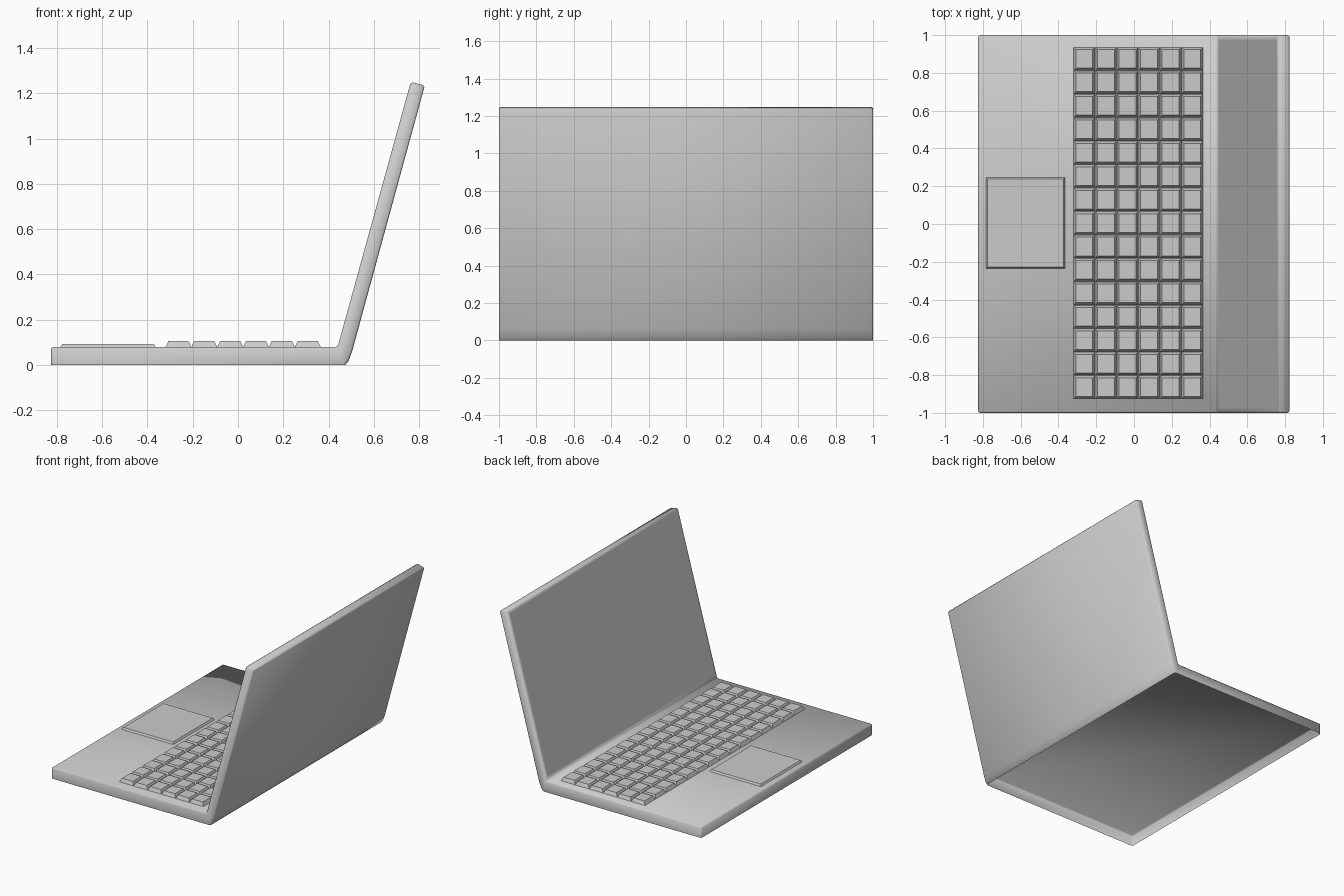
import bpy, bmesh
from mathutils import Vector

if "Cube" in bpy.data.objects:
    bpy.data.objects.remove(bpy.data.objects["Cube"])


def make_object(name, bm):
    mesh = bpy.data.meshes.new(name)
    bm.to_mesh(mesh)
    bm.free()
    ob = bpy.data.objects.new(name, mesh)
    bpy.context.collection.objects.link(ob)
    return ob


def tapered_block(bm, cx, cy, z0, z1, size, taper):
    """Bottomless box, narrower at the top by `taper` on every side."""
    w, d = size[0] / 2, size[1] / 2
    verts = bmesh.ops.create_cube(bm, size=2)["verts"]
    faces = {f for v in verts for f in v.link_faces}
    bottom = [f for f in faces if all(v.co.z < 0 for v in f.verts)]
    for v in verts:
        t = taper if v.co.z > 0 else 0
        v.co = Vector((cx + v.co.x * (w - t), cy + v.co.y * (d - t),
                       z1 if v.co.z > 0 else z0))
    bmesh.ops.delete(bm, geom=bottom, context="FACES_ONLY")


# Shell: base and open lid as one extruded side profile
profile = [(-0.825, 0), (0.474, 0), (0.488, 0.017), (0.504, 0.06), (0.825, 1.234),
           (0.763, 1.25), (0.44, 0.08), (-0.825, 0.08)]
bm = bmesh.new()
side = bm.faces.new([bm.verts.new((x, -1, z)) for x, z in profile])
ext = bmesh.ops.extrude_face_region(bm, geom=[side])
bmesh.ops.translate(bm, vec=(0, 2, 0),
                    verts=[g for g in ext["geom"] if isinstance(g, bmesh.types.BMVert)])
bmesh.ops.recalc_face_normals(bm, faces=bm.faces)
bm.normal_update()

# The underside is open
bmesh.ops.delete(bm, geom=[f for f in bm.faces if f.normal.z < -0.99], context="FACES")

# Soft edges
hard = [e for e in bm.edges if len(e.link_faces) == 2 and e.calc_face_angle() > 0.6]
bmesh.ops.bevel(bm, geom=hard, offset=0.008, segments=1, profile=0.5,
                affect="EDGES", clamp_overlap=True)
bm.normal_update()

# Screen: flat panel inside a thin bezel on the inner side of the lid
screen = max((f for f in bm.faces if f.normal.x < -0.9 and f.normal.z > 0.1),
             key=lambda f: f.calc_area())
bmesh.ops.inset_region(bm, faces=[screen], thickness=0.03)
for f in bm.faces:
    f.smooth = True
make_object("laptop_shell", bm)

# Keyboard: 6 x 15 grid of tapered keys
bm = bmesh.new()
for i in range(6):
    for j in range(15):
        tapered_block(bm, -0.263 + i * 0.1142, 0.005 + (j - 7) * 0.1241,
                      0.08, 0.106, (0.113, 0.122), 0.012)
make_object("keyboard_keys", bm)

# Trackpad
bm = bmesh.new()
tapered_block(bm, -0.574, 0.005, 0.08, 0.093, (0.42, 0.48), 0.008)
make_object("trackpad", bm)
